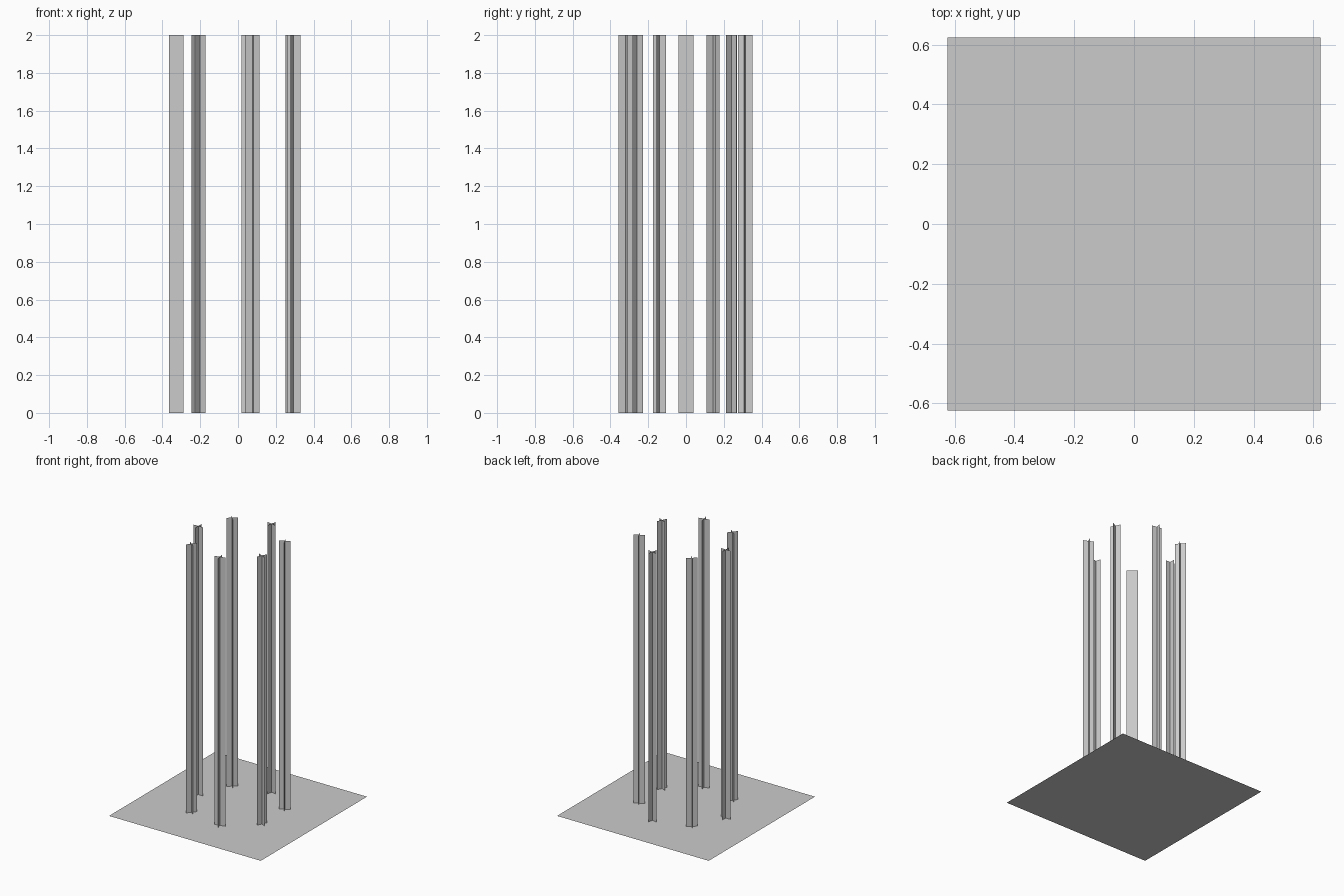
import bpy
import bmesh
from math import radians, cos, sin, pi
from mathutils import Vector

default = bpy.data.objects.get("Cube")
if default:
    bpy.data.objects.remove(default, do_unlink=True)

# One plain grey for everything
grey = bpy.data.materials.new("light_grey")
grey.use_nodes = True
color = (0.6, 0.6, 0.6, 1.0)
grey.diffuse_color = color
grey.node_tree.nodes["Principled BSDF"].inputs["Base Color"].default_value = color

HEIGHT = 2.0
BLADE_HALF = 0.039
BASE_HALF = 0.625


def add_object(name, bm):
    mesh = bpy.data.meshes.new(name)
    bm.to_mesh(mesh)
    bm.free()
    mesh.materials.append(grey)
    obj = bpy.data.objects.new(name, mesh)
    bpy.context.collection.objects.link(obj)
    return obj


def add_blade(bm, center, angle):
    """Thin upright sheet through center, running along angle."""
    side = Vector((cos(angle), sin(angle), 0)) * BLADE_HALF
    up = Vector((0, 0, HEIGHT))
    corners = (center - side, center + side, center + side + up, center - side + up)
    bm.faces.new([bm.verts.new(c) for c in corners])


# Square ground sheet
bm = bmesh.new()
bmesh.ops.create_grid(bm, x_segments=1, y_segments=1, size=BASE_HALF)
add_object("base_sheet", bm)

# Ring of posts, each a radial and a tangential sheet crossing: (angle, radius)
ring = [(180, 0.327), (232, 0.328), (283.3, 0.328), (334.6, 0.326),
        (26.4, 0.320), (79.7, 0.319), (132, 0.324)]
for number, (degrees, radius) in enumerate(ring, 1):
    angle = radians(degrees)
    center = Vector((cos(angle), sin(angle), 0)) * radius
    bm = bmesh.new()
    add_blade(bm, center, angle)
    add_blade(bm, center, angle + pi / 2)
    add_object(f"crossed_post_{number}", bm)
